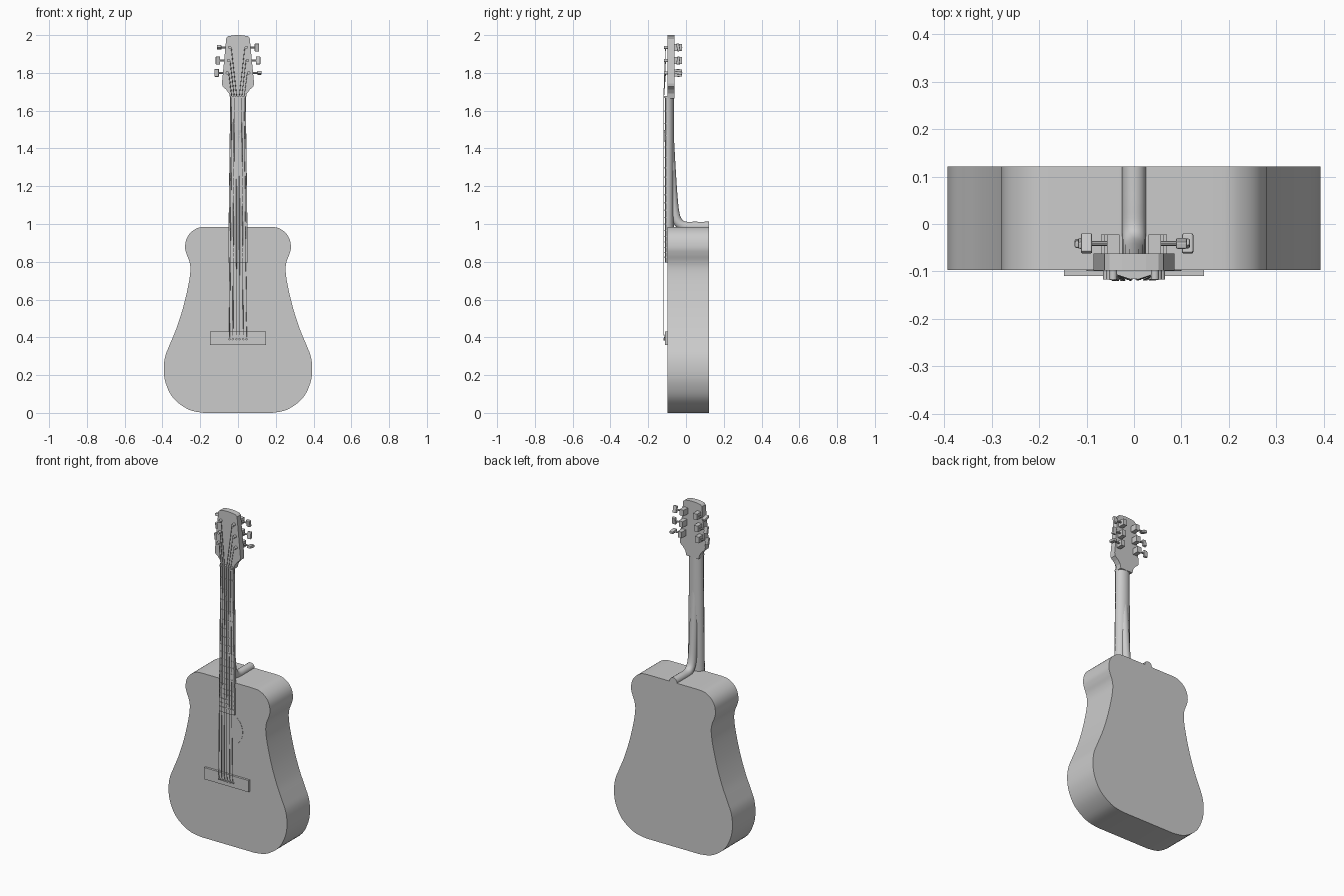
import bpy, bmesh, math
from mathutils import Matrix, Vector

cube = bpy.data.objects.get("Cube")
if cube:
    bpy.data.objects.remove(cube, do_unlink=True)

grey = bpy.data.materials.new("plain grey")
grey.use_nodes = True
grey.diffuse_color = (0.6, 0.6, 0.6, 1)
grey.node_tree.nodes["Principled BSDF"].inputs["Base Color"].default_value = (0.6, 0.6, 0.6, 1)


def add_object(name, data, smooth=False):
    obj = bpy.data.objects.new(name, data)
    bpy.context.collection.objects.link(obj)
    data.materials.append(grey)
    bpy.ops.object.select_all(action='DESELECT')
    obj.select_set(True)
    bpy.context.view_layer.objects.active = obj
    if obj.type == 'CURVE':
        bpy.ops.object.convert(target='MESH')
    if smooth:
        bpy.ops.object.shade_smooth_by_angle(angle=math.radians(35))
    return obj


def finish(name, bm, smooth=False):
    bmesh.ops.recalc_face_normals(bm, faces=bm.faces)
    mesh = bpy.data.meshes.new(name)
    bm.to_mesh(mesh)
    bm.free()
    return add_object(name, mesh, smooth)


def loft(name, rings, smooth=False):
    """Skin a list of equal closed rings and cap both ends."""
    bm = bmesh.new()
    rows = [[bm.verts.new(p) for p in ring] for ring in rings]
    for a, b in zip(rows, rows[1:]):
        for i in range(len(a)):
            j = (i + 1) % len(a)
            bm.faces.new((a[i], a[j], b[j], b[i]))
    bm.faces.new(rows[0])
    bm.faces.new(rows[-1])
    return finish(name, bm, smooth)


def plate(name, outline, y0, y1, smooth=False):
    """Extrude an x-z outline along y."""
    return loft(name, [[(x, y, z) for x, z in outline] for y in (y0, y1)], smooth)


def mirrored(half):
    """Close a right-hand half outline whose ends lie on x = 0."""
    return half + [(-x, z) for x, z in reversed(half) if x > 1e-5]


def box(name, centre, size, tilt=0.0):
    bm = bmesh.new()
    bmesh.ops.create_cube(bm, size=1, matrix=Matrix.Translation(centre)
                          @ Matrix.Rotation(tilt, 4, 'X') @ Matrix.Diagonal((*size, 1)))
    return finish(name, bm)


def rod(name, start, end, radius, sides=12):
    a, b = Vector(start), Vector(end)
    bm = bmesh.new()
    turn = (b - a).to_track_quat('Z', 'Y').to_matrix().to_4x4()
    bmesh.ops.create_cone(bm, cap_ends=True, segments=sides, radius1=radius, radius2=radius,
                          depth=(b - a).length, matrix=Matrix.Translation((a + b) / 2) @ turn)
    return finish(name, bm, True)


def smooth_path(pts, steps=5):
    """Catmull-Rom curve through the points."""
    p = [Vector(q) for q in pts]
    p = [p[0]] + p + [p[-1]]
    out = []
    for a, b, c, d in zip(p, p[1:], p[2:], p[3:]):
        for k in range(steps):
            t = k / steps
            out.append(tuple(0.5 * (2 * b + (c - a) * t + (2 * a - 5 * b + 4 * c - d) * t * t
                                    + (3 * b - a - 3 * c + d) * t ** 3)))
    return out + [tuple(p[-1])]


def tube(name, pts, radius, resolution):
    curve = bpy.data.curves.new(name, 'CURVE')
    curve.dimensions = '3D'
    curve.bevel_depth = radius
    curve.bevel_resolution = resolution
    curve.use_fill_caps = True
    spline = curve.splines.new('POLY')
    spline.points.add(len(pts) - 1)
    for point, co in zip(spline.points, pts):
        point.co = (*co, 1)
    return add_object(name, curve, True)


# Body: flat front and back, smooth sides
side = smooth_path([(0.18, 0), (0.26, 0.017), (0.34, 0.075), (0.382, 0.155), (0.393, 0.23),
                    (0.385, 0.30), (0.36, 0.365), (0.325, 0.45), (0.29, 0.56), (0.262, 0.68),
                    (0.252, 0.755), (0.257, 0.80), (0.272, 0.84), (0.28, 0.875), (0.273, 0.92),
                    (0.25, 0.955), (0.21, 0.98), (0.165, 0.985)])
plate("body", mirrored([(0, 0)] + side + [(0, 0.985)]), -0.097, 0.121, True)

# Sound hole disc and bridge
ring = [(0.1 * math.cos(a * math.tau / 48), 0.7 + 0.1 * math.sin(a * math.tau / 48)) for a in range(48)]
plate("sound_hole", ring, -0.0985, -0.096)
box("bridge", (0, -0.1025, 0.395), (0.294, 0.015, 0.07))

# Neck: D-shaped section, with a round heel that sweeps back over the body
arc = [i * math.pi / 14 for i in range(15)]
loft("neck", [[(w * math.cos(a), -0.098 + 0.034 * math.sin(a), z) for a in arc]
              for z, w in ((0.98, 0.05), (1.69, 0.041))], True)
heel = smooth_path([(0, -0.091, 1.5), (0, -0.08, 1.3), (0, -0.07, 1.15), (0, -0.06, 1.06),
                    (0, -0.043, 1.012), (0, -0.01, 0.989), (0, 0.05, 0.987), (0, 0.121, 0.987)])
tube("heel", heel, 0.025, 6)


# Fretboard with slightly crowned front
def board_half_width(z):
    return 0.04 + (1.67 - z) * 0.0135


def crown(x, w):
    return -0.107 - 0.005 * (1 - (x / w) ** 2)


loft("fretboard", [[(w, -0.096, z)] + [(w * k / 4, crown(k, 4), z) for k in range(4, -5, -1)]
                   + [(-w, -0.096, z)]
                   for z in (0.795, 1.67) for w in [board_half_width(z)]], True)

# Frets at equal-tempered distances, and the nut
for n in range(1, 20):
    z = 1.67 - 1.27 * (1 - 2 ** (-n / 12))
    w = board_half_width(z)
    top = [(w * k / 4, crown(k, 4) - 0.002) for k in range(4, -5, -1)]
    loft(f"fret_{n}", [[(w, -0.104, h)] + [(x, y, h) for x, y in top] + [(-w, -0.104, h)]
                       for h in (z - 0.003, z + 0.003)])
box("nut", (0, -0.106, 1.673), (0.08, 0.02, 0.01))

# Headstock
plate("headstock", mirrored([(0, 1.665), (0.041, 1.665), (0.047, 1.69), (0.063, 1.712),
                             (0.082, 1.728), (0.085, 1.745), (0.062, 1.985), (0.052, 1.994),
                             (0.025, 1.999), (0, 2.0)]), -0.098, -0.062)

# Tuners: front post, gear box behind, shaft and turned knob
rows = ((1.80, 0.057, (0.1, 1.45)), (1.865, 0.05, (0.2, -0.15)), (1.935, 0.044, (1.3, 0.2)))
for number, (z, x, tilts) in enumerate(rows, 1):
    for label, s, tilt in (("right", -1, tilts[0]), ("left", 1, tilts[1])):
        tag = f"{label}_{number}"
        rod(f"post_{tag}", (s * x, -0.117, z), (s * x, -0.06, z), 0.0085)
        box(f"gear_box_{tag}", (s * x, -0.043, z), (0.026, 0.042, 0.036))
        rod(f"shaft_{tag}", (s * x, -0.041, z), (s * (x + 0.05), -0.041, z), 0.005, 8)
        knob = box(f"knob_{tag}", (s * (x + 0.056), -0.041, z), (0.024, 0.016, 0.042), tilt)
        bevel = knob.modifiers.new("soft edges", 'BEVEL')
        bevel.width = 0.004
        bevel.segments = 2

# Strings from bridge pins over the nut to the posts
for i in range(6):
    k = (i - 2.5) / 2.5
    s = -1 if k < 0 else 1
    z, x, _ = rows[i if i < 3 else 5 - i]
    rod(f"bridge_pin_{i + 1}", (k * 0.046, -0.118, 0.39), (k * 0.046, -0.1, 0.39), 0.006, 10)
    tube(f"string_{i + 1}", [(k * 0.046, -0.112, 0.39), (k * 0.0455, -0.118, 0.42),
                             (k * 0.033, -0.118, 1.673), (s * (x - 0.008), -0.108, z)],
         0.0022 - 0.0002 * i, 1)
